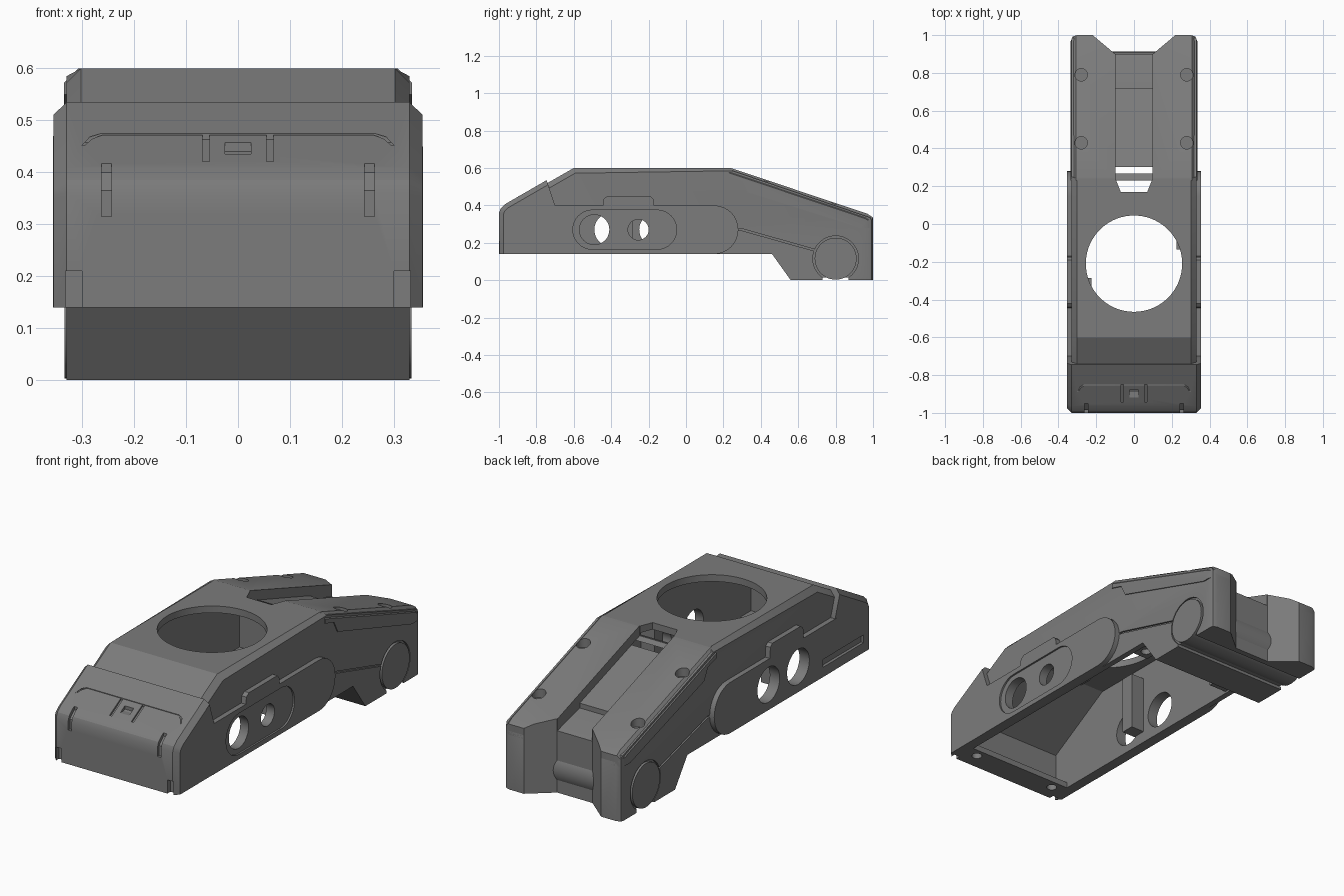
import bpy, bmesh, math
from mathutils import Vector

if "Cube" in bpy.data.objects:
    bpy.data.objects.remove(bpy.data.objects["Cube"])

GREY = bpy.data.materials.new("mid_grey")
GREY.diffuse_color = (0.2, 0.2, 0.2, 1)
GREY.use_nodes = True
GREY.node_tree.nodes["Principled BSDF"].inputs["Base Color"].default_value = GREY.diffuse_color


def prism(name, pts, lo, hi, axis='X', bevel=None, size=0.028):
    """Extrude a closed profile: X takes (y, z), Y takes (x, z), Z takes (x, y)."""
    place = {'X': lambda p, t: (t, p[0], p[1]),
             'Y': lambda p, t: (p[0], t, p[1]),
             'Z': lambda p, t: (p[0], p[1], t)}[axis]
    bm = bmesh.new()
    a = [bm.verts.new(place(p, lo)) for p in pts]
    b = [bm.verts.new(place(p, hi)) for p in pts]
    bm.faces.new(a)
    bm.faces.new(b)
    n = len(pts)
    for i in range(n):
        j = (i + 1) % n
        bm.faces.new((a[i], a[j], b[j], b[i]))
    bmesh.ops.recalc_face_normals(bm, faces=bm.faces[:])
    if bevel:
        edges = [e for e in bm.edges if bevel(e.verts[0].co, e.verts[1].co)]
        bmesh.ops.bevel(bm, geom=edges, offset=size, segments=1, affect='EDGES')
    me = bpy.data.meshes.new(name)
    bm.to_mesh(me)
    bm.free()
    me.materials.append(GREY)
    ob = bpy.data.objects.new(name, me)
    bpy.context.scene.collection.objects.link(ob)
    return ob


def box(name, x0, x1, y0, y1, z0, z1):
    return prism(name, [(x0, y0), (x1, y0), (x1, y1), (x0, y1)], z0, z1, 'Z')


def arc(cx, cy, r, a0=0, a1=360, n=48):
    full = abs(a1 - a0) == 360
    k = n if full else n - 1
    return [(cx + r * math.cos(math.radians(a0 + (a1 - a0) * i / k)),
             cy + r * math.sin(math.radians(a0 + (a1 - a0) * i / k))) for i in range(n)]


def disc(name, c, r, lo, hi, axis='X', n=48):
    return prism(name, arc(c[0], c[1], r, n=n), lo, hi, axis)


def cut(targets, cutters):
    """Subtract every cutter from every target, then remove the cutters."""
    for t in targets:
        for c in cutters:
            m = t.modifiers.new("cut", 'BOOLEAN')
            m.operation, m.solver, m.object = 'DIFFERENCE', 'EXACT', c
        bpy.context.view_layer.update()
        dg = bpy.context.evaluated_depsgraph_get()
        me = bpy.data.meshes.new_from_object(t.evaluated_get(dg))
        t.modifiers.clear()
        t.data = me
    for c in cutters:
        c.hide_render = True
        bpy.data.objects.remove(c)


def long_edge(zmin):
    return lambda a, b: abs(a.x - b.x) < 1e-4 and min(a.z, b.z) > zmin


W = 0.33
# main shell with the lower rear block
body = prism("body_shell", [(-0.95, 0.14), (-0.95, 0.40), (-0.6, 0.6), (0.24, 0.6), (0.25, 0.585),
                            (0.985, 0.335), (1, 0.3), (1, 0), (0.56, 0), (0.46, 0.14)],
             -W, W, bevel=lambda a, b: long_edge(0.39)(a, b) and max(a.y, b.y) < 0.245)
# sloping rear lid
rear_lid = prism("rear_lid", [(0.23, 0.6), (0.24, 0.6), (0.97, 0.355), (1, 0.335), (1, 0.28), (0.93, 0.28),
                              (0.33, 0.47), (0.30, 0.53), (0.23, 0.55)], -0.335, 0.335,
                 bevel=lambda a, b: long_edge(0.33)(a, b) and (a.z + b.z) / 2 > 0.595 - (
                     (a.y + b.y) / 2 - 0.24) * 0.345)
# front cover with its raised lip
cover = prism("front_cover", [(-1, 0.14), (-1, 0.36), (-0.99, 0.385), (-0.965, 0.408), (-0.745, 0.535),
                              (-0.73, 0.49), (-0.70, 0.4), (-0.70, 0.14)], -0.355, 0.355,
              bevel=lambda a, b: abs(a.x - b.x) < 1e-4 and (min(a.z, b.z) > 0.35 or max(a.y, b.y) < -0.98)
              and max(a.y, b.y) < -0.74, size=0.025)


# hollow inside, open underneath
def cavity():
    return prism("cavity", [(-0.955, 0.1), (-0.955, 0.36), (-0.6, 0.565), (0.23, 0.565), (0.44, 0.49),
                            (0.44, 0.1)], -0.30, 0.30)


# side plates with a rounded rear end and a hump on top
plates = []
for side, hump in ((1, 0.45), (-1, 0.47)):
    outline = [(-0.71, 0.14)] + arc(0.15, 0.27, 0.13, -90, 90, 17) + [
        (-0.17, 0.4), (-0.175, hump - 0.015), (-0.19, hump), (-0.42, hump), (-0.44, hump - 0.015),
        (-0.445, 0.4), (-0.71, 0.4)]
    x = sorted((side * 0.315, side * 0.356))
    plates.append(prism(("right" if side > 0 else "left") + "_side_plate", outline, *x))
right_plate, left_plate = plates

# shallow oval recess on the right, slot on the left
oval = arc(-0.5, 0.27, 0.105, 90, 270, 17) + arc(-0.155, 0.27, 0.105, -90, 90, 17)
cut([right_plate], [prism("oval", oval, 0.347, 0.4)])
cut([cover, left_plate], [box("slot", -0.4, -0.34, -0.93, -0.6, 0.19, 0.23)])
# round ports through both walls
for plate, side, ports in ((right_plate, 1, ((-0.49, 0.08), (-0.255, 0.055))),
                           (left_plate, -1, ((-0.40, 0.09), (-0.16, 0.09)))):
    x = sorted((side * 0.2, side * 0.5))
    cut([body, plate], [disc("port", (y, 0.27), r, *x) for y, r in ports])

# cavity and large top opening
cut([body, cover], [cavity()])
cut([body], [disc("opening", (0, -0.21), 0.255, 0.45, 0.7, 'Z', 72)])

# rear notch, rounded corners, cable channel and screw holes
rear_cuts = [prism("notch", [(-0.225, 1.005), (-0.10, 0.9), (0.10, 0.9), (0.225, 1.005), (0.225, 1.1),
                             (-0.225, 1.1)], -0.1, 0.7, 'Z'),
             prism("channel", [(0.235, 0.55), (0.72, 0.39), (0.72, 0.365), (0.86, 0.33), (0.95, 0.30),
                               (0.95, 0.75), (0.235, 0.75)], -0.098, 0.098)]
for s in (-1, 1):
    rear_cuts.append(prism("corner", [(s * 0.3, 1.001), (s * 0.325, 0.992), (s * 0.336, 0.965),
                                      (s * 0.4, 0.965), (s * 0.4, 1.1), (s * 0.3, 1.1)], -0.1, 0.7, 'Z'))
    for y in (0.43, 0.79):
        z = 0.6 - (y - 0.24) * 0.335
        rear_cuts.append(disc("screw_hole", (s * 0.28, y), 0.033, z - 0.035, z + 0.1, 'Z', 24))
cut([body, rear_lid], rear_cuts)
cut([body, rear_lid], [prism("channel_start", [(-0.07, 0.17), (0.07, 0.17), (0.098, 0.24), (-0.098, 0.24)],
                             0.555, 0.7, 'Z')])

# round pivot seats, underside slot and side seams on the rear block
pivot_cuts = [box("under_slot", -0.5, 0.5, 0.73, 0.87, -0.1, 0.015)]
for s in (-1, 1):
    x = sorted((s * 0.32, s * 0.4))
    pivot_cuts.append(disc("seat", (0.8, 0.115), 0.122, *x))
    pivot_cuts.append(prism("seam", [(0.25, 0.275), (0.30, 0.275), (0.69, 0.165), (0.69, 0.155),
                                     (0.30, 0.265), (0.25, 0.265)], *x))
cut([body], pivot_cuts)
disc("pivot_cylinder", (0.8, 0.115), 0.112, -0.334, 0.334)

# grooves, latch slot and corner notches on the front cover
front_cuts = [box("latch", -0.025, 0.025, -0.92, -0.88, 0.435, 0.475)]
for s in (-1, 1):
    x = sorted((s * 0.243, s * 0.263))
    front_cuts.append(prism("groove", [(-1.05, 0.315), (-0.985, 0.315), (-0.985, 0.365), (-0.95, 0.4),
                                       (-0.95, 0.42), (-1.05, 0.42)], *x))
    x = sorted((s * 0.055, s * 0.068))
    front_cuts.append(prism("rib_groove", [(-0.943, 0.41), (-0.85, 0.463), (-0.85, 0.51),
                                           (-0.943, 0.46)], *x))
    x = sorted((s * 0.30, s * 0.332))
    front_cuts.append(box("corner_notch", *x, -1.1, -0.975, 0.1, 0.21))
cut([cover], front_cuts)
# thin arched panel line
line = prism("panel_line", [(-0.30, 0.452), (-0.285, 0.468), (-0.26, 0.476), (0.26, 0.476), (0.285, 0.468),
                            (0.30, 0.452), (0.295, 0.452), (0.28, 0.465), (0.26, 0.472), (-0.26, 0.472),
                            (-0.28, 0.465), (-0.295, 0.452)], -0.95, -0.849, 'Y')
cut([cover], [line])

# inner lip, crossbar and mounting posts
lip = box("front_inner_lip", -0.32, 0.32, -0.97, -0.87, 0.14, 0.17)
cut([lip], [disc("lip_hole", (s * 0.24, -0.915), 0.025, 0.1, 0.2, 'Z', 20) for s in (-1, 1)])
for s, y in ((1, -0.10), (-1, -0.32)):
    post = box("mounting_post", *sorted((s * 0.225, s * 0.31)), y - 0.035, y + 0.035, 0.2, 0.5)
    cut([post], [disc("post_hole", (s * 0.262, y), 0.02, 0.44, 0.6, 'Z', 20)])
for s in (-1, 1):
    tab = box("rear_mounting_tab", *sorted((s * 0.2, s * 0.31)), 0.34, 0.45, 0.15, 0.18)
    cut([tab], [disc("tab_hole", (s * 0.25, 0.39), 0.025, 0.1, 0.2, 'Z', 20)])

# smooth the round surfaces, keep corners sharp
for ob in bpy.context.scene.objects:
    ob.select_set(True)
    bpy.context.view_layer.objects.active = ob
bpy.ops.object.shade_smooth_by_angle(angle=math.radians(25))
